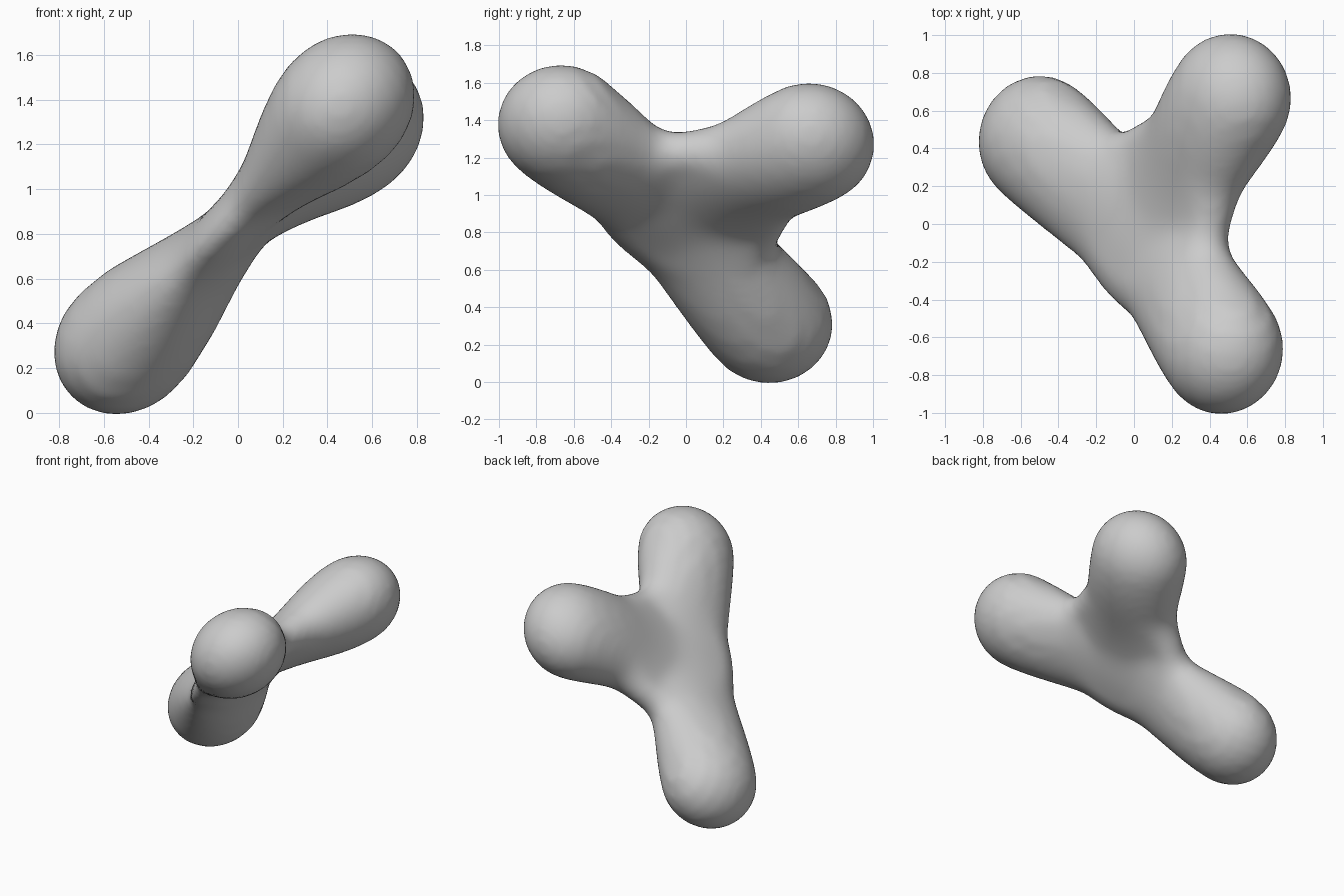
import bpy, bmesh, math
from mathutils import Vector

cube = bpy.data.objects.get("Cube")
if cube:
    bpy.data.objects.remove(cube, do_unlink=True)

# Centres of the three lobes
front_lobe = Vector((0.465, -0.66, 1.372))
back_lobe = Vector((0.505, 0.66, 1.275))
low_lobe = Vector((-0.50, 0.44, 0.318))

# Junction: just inside the bar between the front and low lobes
bar = (low_lobe - front_lobe).normalized()
foot = front_lobe + bar * (back_lobe - front_lobe).dot(bar)
stub = (back_lobe - foot).normalized()
normal = bar.cross(stub).normalized()
root = foot + stub * 0.09 + normal * 0.008
hub = foot + stub * 0.25 + bar * 0.02 + normal * 0.008

LOBE_R, LOBE_H = 0.348, 0.303  # lobe half width and half thickness
WAIST_R, WAIST_H = 0.33, 0.112  # the same at the junction
DISC_R, DISC_H = 0.49, 0.115   # flat web filling the corners
BLEND = 0.11


def arm(p, w, axis, length_sq):
    """Arm that swells from a flat waist into a round lobe."""
    rel = p - root
    t = min(1.0, max(0.0, rel.dot(axis) / length_sq))
    e = t * t * (3 - 2 * t)
    r = WAIST_R + (LOBE_R - WAIST_R) * e
    h = WAIST_H + (LOBE_H - WAIST_H) * e
    q = (rel - axis * t).length_squared
    return math.sqrt(max(0.0, q + w * w * ((r / h) ** 2 - 1))) - r


def web(p, w):
    """Rounded disc at the hub."""
    rho = math.sqrt(max(0.0, (p - hub).length_squared - w * w))
    return math.hypot(max(0.0, rho - (DISC_R - DISC_H)), w) - DISC_H


def smooth_min(a, b):
    k = max(BLEND - abs(a - b), 0.0) / BLEND
    return min(a, b) - k * k * BLEND * 0.25


arms = [(lobe - root, (lobe - root).length_squared)
        for lobe in (front_lobe, back_lobe, low_lobe)]


def field(p):
    w = (p - root).dot(normal)
    d = web(p, w)
    for axis, length_sq in arms:
        d = smooth_min(d, arm(p, w, axis, length_sq))
    return d


# Push sphere vertices out from the hub to the blended surface,
# with the rays gathered towards the plane of the lobes
bm = bmesh.new()
bmesh.ops.create_icosphere(bm, subdivisions=5, radius=1.0)
for v in bm.verts:
    ray = (v.co - normal * 0.55 * v.co.dot(normal)).normalized()
    lo, hi = 0.0, 1.6
    for _ in range(15):
        mid = (lo + hi) / 2
        if field(hub + ray * mid) < 0:
            lo = mid
        else:
            hi = mid
    v.co = hub + ray * lo
bmesh.ops.recalc_face_normals(bm, faces=bm.faces[:])
for f in bm.faces:
    f.smooth = True

mesh = bpy.data.meshes.new("three_lobed_body")
bm.to_mesh(mesh)
bm.free()
body = bpy.data.objects.new("three_lobed_body", mesh)
bpy.context.collection.objects.link(body)

# Even out the mesh and soften the blends
even = body.modifiers.new("even", 'REMESH')
even.mode = 'VOXEL'
even.voxel_size = 0.025
even.use_smooth_shade = True
relax = body.modifiers.new("relax", 'SMOOTH')
relax.factor = 0.5
relax.iterations = 8

# Plain grey
grey = bpy.data.materials.new("plain_grey")
grey.use_nodes = True
colour = (0.6, 0.6, 0.6, 1.0)
grey.diffuse_color = colour
grey.node_tree.nodes["Principled BSDF"].inputs["Base Color"].default_value = colour
mesh.materials.append(grey)
